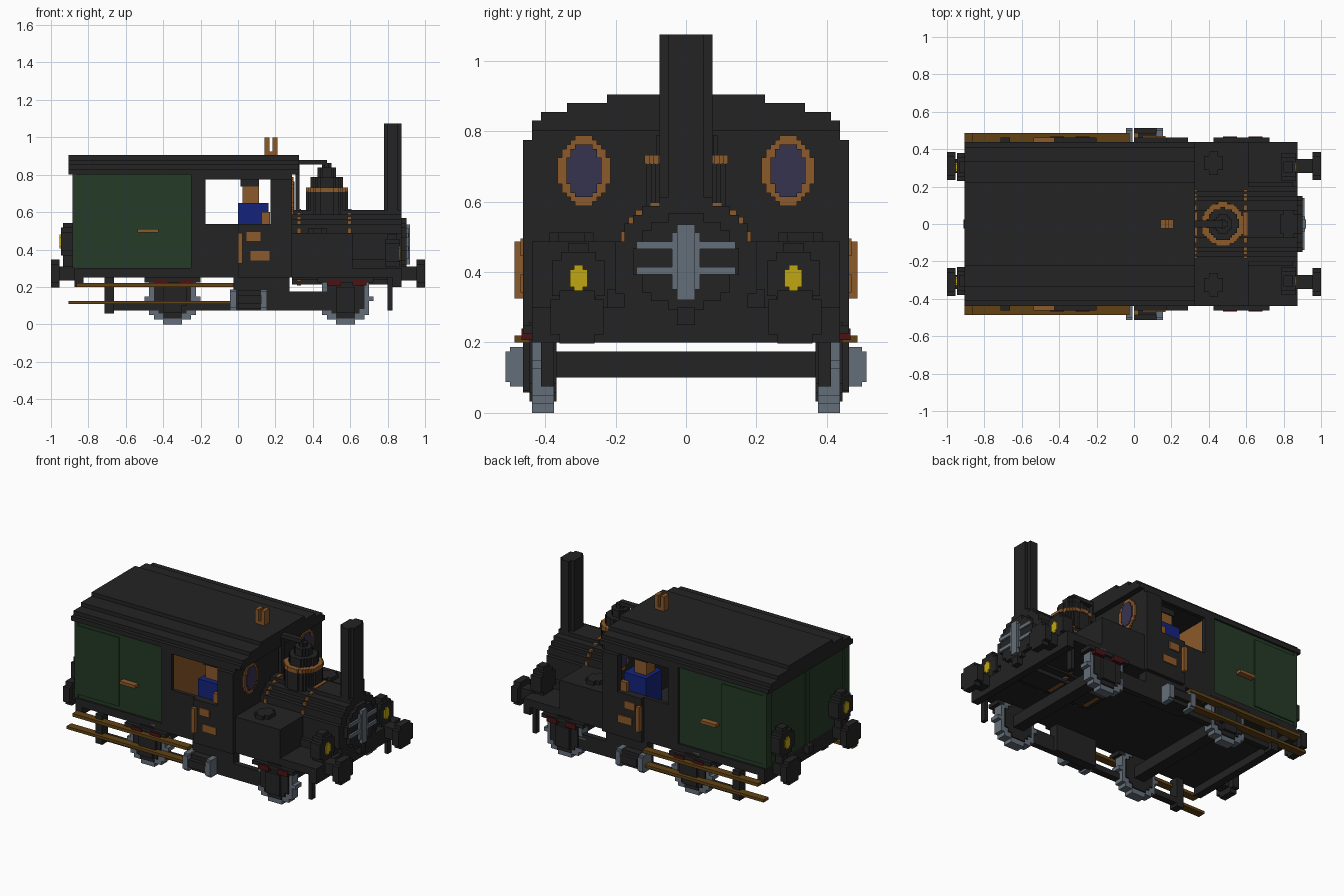
import bpy
import bmesh
from mathutils import Vector

if "Cube" in bpy.data.objects:
    bpy.data.objects.remove(bpy.data.objects["Cube"], do_unlink=True)

UNIT = 0.025  # edge of one building cube; all sizes below count cubes
WALL, TRIM, RAIL, SHEET = 17.5, 18.5, 19.5, 16.5  # half widths of the side layers
FLOOR, DECK, SILL, EAVE = 10, 12, 21.5, 32        # main heights
REAR, CAB, FRONT = -35, -10, 35                   # main stations along the length


def material(name, *rgb):
    mat = bpy.data.materials.new(name)
    mat.use_nodes = True
    mat.diffuse_color = (*rgb, 1)
    mat.node_tree.nodes["Principled BSDF"].inputs["Base Color"].default_value = (*rgb, 1)
    return mat


black = material("soot black", .017, .017, .017)
green = material("dark green", .018, .043, .019)
brass = material("brass brown", .26, .1, .023)
wood = material("dark wood", .12, .055, .007)
steel = material("steel grey", .127, .156, .19)
glass = material("violet glass", .037, .033, .08)
yellow = material("lamp yellow", .53, .38, .006)
red = material("dark red", .07, .006, .007)
blue = material("work blue", .007, .017, .2)


def build(name, mat, blocks):
    """Make one object out of (low corner, high corner) blocks."""
    bm = bmesh.new()
    for low, high in blocks:
        low, high = Vector(low) * UNIT, Vector(high) * UNIT
        verts = bmesh.ops.create_cube(bm, size=1)["verts"]
        bmesh.ops.scale(bm, vec=high - low, verts=verts)
        bmesh.ops.translate(bm, vec=(low + high) / 2, verts=verts)
    mesh = bpy.data.meshes.new(name)
    bm.to_mesh(mesh)
    bm.free()
    mesh.materials.append(mat)
    obj = bpy.data.objects.new(name, mesh)
    bpy.context.collection.objects.link(obj)


def box(name, mat, x0, x1, half, z0, z1):
    """Block centred on the long axis."""
    build(name, mat, [((x0, -half, z0), (x1, half, z1))])


def pair(name, mat, x0, x1, inner, outer, z0, z1):
    """Two blocks mirrored across the long axis."""
    build(name, mat, [((x0, inner, z0), (x1, outer, z1)),
                      ((x0, -outer, z0), (x1, -inner, z1))])


def disc(name, mat, axis, start, end, centres, across, tall, power=2, step=1):
    """Stepped disc: start and end lie along the axis, centres on the other two axes."""
    blocks = []
    for u, v in centres:
        for k in range(round(2 * tall / step)):
            row = -tall + k * step
            share = abs((row + step / 2) / tall) ** power
            half = max(step, round(across * (1 - share) ** (1 / power) / step) * step)
            low, high = [u - half, v + row], [u + half, v + row + step]
            low.insert(axis, start)
            high.insert(axis, end)
            blocks.append((low, high))
    build(name, mat, blocks)


def both(y, z):
    return [(y, z), (-y, z)]


# Underframe and end beams
box("floor_deck", black, REAR, FRONT, WALL, FLOOR, DECK)
for name, x in (("rear", REAR), ("front", FRONT - 2)):
    box(name + "_beam", black, x, x + 2, WALL, 8, DECK)
    box(name + "_hook", black, x - 1.5, x + 3.5, 1, FLOOR, DECK)
pair("rear_frame_bar", black, -28, 0, 16, WALL, 3, 4.5)
pair("front_frame_bar", black, 5, 20, 16, WALL, 3, 7)
pair("cylinder_mount", black, -1, 11, 15, WALL, 3, FLOOR)
pair("brake_hanger", black, -28.5, -26.5, 16, TRIM, 2.3, FLOOR)
pair("rail_bracket", black, -12, -11, 16, TRIM, 4, FLOOR)
pair("guard_iron", black, 32, 33, 15, SHEET, 3, FLOOR)

# Wheels, axles and springs
for name, x in (("rear", -14), ("front", 23)):
    disc(name + "_tyres", steel, 1, 15, WALL, [(x, 5.5)], 5.5, 5.5)
    disc(name + "_tyres_right", steel, 1, -WALL, -15, [(x, 5.5)], 5.5, 5.5)
    for side in (-1, 1):
        ends = sorted((side * 14.7, side * (WALL + .3)))
        disc(name + "_wheel_centre", black, 1, *ends, [(x, 5.8)], 4.5, 4.5)
    box(name + "_axle", black, x - 1.5, x + 1.5, 15, 4, 7)
    pair(name + "_axle_box", black, x - 2, x + 2, WALL, TRIM, 2.5, 8)
    pair(name + "_spring", black, x - 6, x + 6, 15, TRIM, 9, FLOOR)
    for offset in (-4, 1.5):
        pair(name + "_spring_leaf", red, x + offset, x + offset + 3, 16, TRIM + .2, 8.3, 9.6)

# Steam cylinders
for side in (-1, 1):
    ends = (5.5, -1)
    disc("cylinder_barrel", black, 0, 0, 5, [(side * 18.5, 5.3)], 1.7, 2)
    for x in ends:
        disc("cylinder_cap", steel, 0, x - .7, x + .7, [(side * 18.5, 5.3)], 2, 2.3, 3, .5)

# Running boards
pair("upper_board", wood, -34.5, -1, WALL, RAIL, 8, 8.8)
pair("lower_board", wood, -36.2, -1, WALL, RAIL, 4.3, 5)

# Luggage compartment
box("luggage_body", green, REAR, CAB, 17, DECK - .4, EAVE + .3)
pair("luggage_panel", green, -34.6, -22.5, 17, 17.3, 13, 31)
pair("rear_corner_post", green, REAR - .4, -34.5, 15, 17.2, DECK, EAVE)
box("rear_centre_post", green, REAR - .4, REAR, .7, DECK, EAVE)
pair("luggage_handle", brass, -21.5, -17, 17, TRIM, 19.6, 20.4)

# Cab with open side windows
pair("cab_post", black, CAB, -7, SHEET, WALL, FLOOR, EAVE)
pair("cab_front_post", black, 7, 11.5, SHEET, TRIM, FLOOR, 31)
pair("cab_side", black, -7, 11.5, SHEET, WALL, FLOOR, SILL)
pair("cab_side_plate", black, 0, 9.5, WALL, TRIM, FLOOR, SILL)
pair("window_lintel", black, CAB, 11.5, SHEET, WALL, 31, EAVE + .5)
box("cab_partition", brass, CAB, -8.5, SHEET, DECK, EAVE + .3)
box("cab_front_wall", black, 10.5, 11.5, WALL, FLOOR, 33)
pair("grab_rail", brass, 0, 1, TRIM, RAIL, 13, 19.5)
for z, x, half in ((18.8, 3.3, 1.5), (14.7, 4.7, 2)):
    for side in (-1, 1):
        ends = sorted((side * TRIM, side * (TRIM + .3)))
        disc("number_plate", brass, 1, *ends, [(x, z)], half, 1, 4, .5)

# Oval front windows
disc("window_ring", brass, 0, 10.2, 11.9, both(11.6, 27.5), 3, 4, 2, .5)
disc("window_pane", glass, 0, 10, 12.1, both(11.6, 27.5), 2, 3, 2, .5)

# Stepped roof
for layer, half in enumerate((17.5, 16.5, 13.5, 9)):
    box("roof_layer", black, -36.2, 13, half, EAVE + layer, EAVE + layer + 1.2)

# Whistle on the roof
for x in (5.7, 7.4):
    box("whistle_pipe", brass, x, x + 1, 1, 36, 40)
box("whistle_base", brass, 5.7, 8.4, 1, 36, 37)

# Crew leaning at the windows
pair("crew_body", blue, 0, 6.5, 10, SHEET, 18, 26)
pair("crew_head", brass, 1, 4.5, 11.5, 15, 26, 29.5)
pair("crew_cap", black, .5, 4.5, 11.2, 15.3, 29.5, 31)
pair("crew_arm", brass, 5, 6.8, 15, WALL, SILL, 24)

# Boiler, saddle and bands
disc("boiler", black, 0, 11.5, FRONT, [(0, 16.5)], 8, 8)
box("saddle", black, 24, FRONT, 6, DECK, 15)
pair("saddle_step", black, 24, 34, 6, 9, DECK, 14)
for x in (12.6, 23.4):
    disc("boiler_band", brass, 0, x, x + .9, [(0, 16.5)], 8.2, 8.2, 2, .82)
disc("smokebox_door", black, 0, FRONT, 36, [(0, 17.2)], 5.6, 5.5)

# Door straps
box("door_bar", steel, 36, 36.8, 1, 12.8, 21.4)
box("door_bar_plate", steel, 36, 36.6, 1.6, 14, 20.5)
for z in (15.7, 18.6):
    box("door_strap", steel, 36, 36.5, 5.6, z, z + .9)

# Chimney
box("chimney_core", black, 31.2, FRONT, 2, 22, 43)
box("chimney_sides", black, 32, 34.2, 3, 22, 43)

# Steam dome and pipe
for name, mat, z0, z1, radius in (("base", black, 23, 28.3, 4.5), ("band", brass, 28.3, 29.3, 4.7),
                                  ("shoulder", black, 29.3, 31.5, 3.4),
                                  ("cap", black, 31.5, 33.5, 2), ("valve", black, 33.5, 34.5, 1)):
    disc("dome_" + name, mat, 2, z0, z1, [(19, 0)], radius, radius, 2, .5)
box("steam_pipe", black, 12, 19, .7, 34.2, 35.2)
box("steam_pipe_drop", black, 12.3, 13.2, .7, 24, 35)

# Side tanks with filler caps
pair("side_tank", black, 11.5, 24.5, 7, WALL, FLOOR, 19.5)
disc("tank_filler", black, 2, 19.5, 20.5, both(17, 13)[:1] + [(17, -13)], 2.5, 2.5)

# Buffers and lamps at both ends
for name, way, lamp_x, lamp_z in (("rear", -1, -36.4, 17.7), ("front", 1, 33, 15.3)):
    head = sorted((way * 38.2, way * 40))
    shaft = sorted((way * 34, way * 38.5))
    disc(name + "_buffer_heads", black, 0, *head, both(12.4, 10.9), 3, 3)
    disc(name + "_buffer_shafts", black, 0, *shaft, both(12.4, 10.9), 1.7, 1.5, 3, .5)
    disc(name + "_lamps", black, 0, lamp_x - 1.5, lamp_x + 1.5, both(12.2, lamp_z), 3, 3)
    pair(name + "_lamp_vent", black, lamp_x - 1, lamp_x + 1, 11, 13.4, lamp_z + 2, lamp_z + 4)
    pair(name + "_lamp_stand", black, lamp_x - 1, lamp_x + 1, 11, 13.4, DECK - 1, lamp_z)
    lens = sorted((lamp_x, lamp_x + way * 1.8))
    disc(name + "_lamp_lens", yellow, 0, *lens, both(12.2, lamp_z), 1.5, 1.5, 1, .5)
